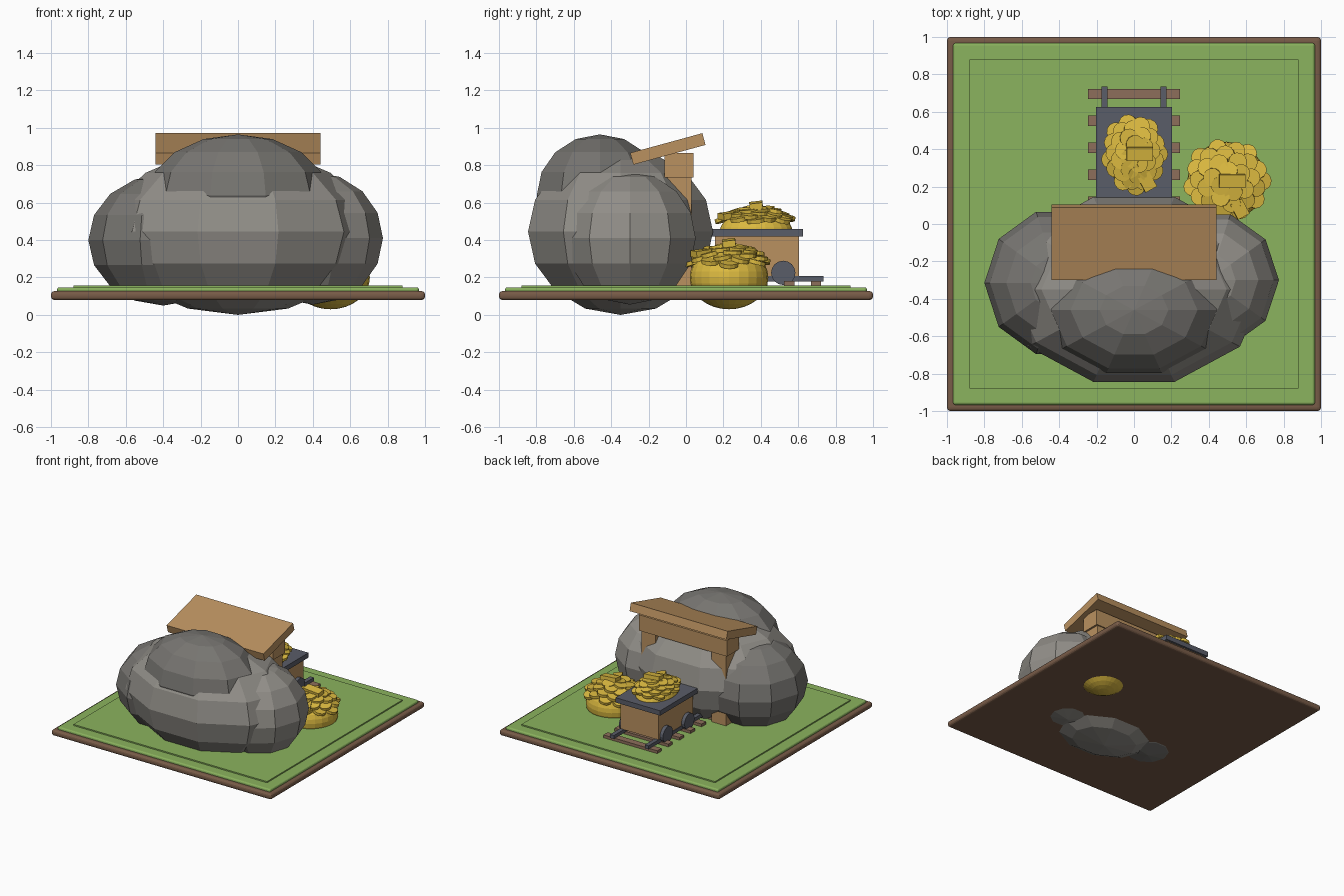
import bpy, bmesh, math, random
from mathutils import Matrix, Vector

random.seed(4)
cube = bpy.data.objects.get("Cube")
if cube:
    bpy.data.objects.remove(cube, do_unlink=True)


def material(name, hex_code):
    channels = [int(hex_code[i:i + 2], 16) / 255 for i in (0, 2, 4)]
    linear = [c / 12.92 if c <= 0.04045 else ((c + 0.055) / 1.055) ** 2.4 for c in channels]
    mat = bpy.data.materials.new(name)
    mat.use_nodes = True
    mat.diffuse_color = (*linear, 1)
    mat.node_tree.nodes["Principled BSDF"].inputs["Base Color"].default_value = (*linear, 1)
    return mat


GRASS = material("grass green", "8bb35e")
EARTH = material("earth brown", "795c48")
LIGHT_ROCK = material("light rock grey", "918e88")
DARK_ROCK = material("dark rock grey", "777571")
WOOD = material("timber", "ba9160")
TIE_WOOD = material("tie brown", "8d6f5b")
METAL = material("dark metal", "5a5d68")
GOLD = material("gold", "dcba40")


def finish(name, bm, mat, bevel=0, smooth=False):
    mesh = bpy.data.meshes.new(name)
    bm.to_mesh(mesh)
    bm.free()
    mesh.materials.append(mat)
    obj = bpy.data.objects.new(name, mesh)
    bpy.context.collection.objects.link(obj)
    if smooth:
        mesh.shade_smooth()
    if bevel:
        mod = obj.modifiers.new("rounded edges", "BEVEL")
        mod.width, mod.segments = bevel, 3
    return obj


def box(name, low, high, mat, bevel=0, tilt=0):
    low, high = Vector(low), Vector(high)
    bm = bmesh.new()
    bmesh.ops.create_cube(bm, size=1, matrix=Matrix.Diagonal((*(high - low), 1)))
    obj = finish(name, bm, mat, bevel)
    obj.location = (low + high) / 2
    obj.rotation_euler.x = tilt
    return obj


def ellipsoid(name, centre, radii, mat, sides, rings, smooth=False):
    bm = bmesh.new()
    bmesh.ops.create_uvsphere(bm, u_segments=sides, v_segments=rings, radius=1,
                              matrix=Matrix.Rotation(math.pi / 2, 4, "Z"))
    bmesh.ops.scale(bm, vec=radii, verts=bm.verts)
    obj = finish(name, bm, mat, smooth=smooth)
    obj.location = centre
    return obj


def treasure(prefix, centre, radii, lift):
    """A rounded mound covered by loose coins and two bars."""
    centre = Vector(centre)
    ellipsoid(prefix + "_mound", centre, radii, GOLD, 24, 16)
    bm = bmesh.new()
    count = 34
    for i in range(count):
        height = 0.42 + 0.57 * (i + 0.5) / count
        ring = math.sqrt(1 - height * height)
        turn = i * 2.4
        unit = Vector((ring * math.cos(turn), ring * math.sin(turn), height))
        spot = centre + Vector(a * b for a, b in zip(unit, radii)) + Vector((0, 0, lift))
        normal = Vector((unit.x * 0.3 + random.uniform(-0.15, 0.15),
                         unit.y * 0.3 + random.uniform(-0.15, 0.15), 1))
        spin = normal.to_track_quat("Z", "Y").to_matrix().to_4x4()
        bmesh.ops.create_cone(bm, cap_ends=True, segments=12, radius1=0.05, radius2=0.05,
                              depth=0.022, matrix=Matrix.Translation(spot) @ spin)
    finish(prefix + "_coins", bm, GOLD)
    top = centre.z + radii[2] + lift
    for i, (dx, dy, drop, turn, size) in enumerate(((0.03, 0, 0, 0, (0.14, 0.07, 0.035)),
                                                    (0.07, -0.15, 0.055, 0.5, (0.07, 0.09, 0.035)))):
        half = Vector(size) / 2
        spot = Vector((centre.x + dx, centre.y + dy, top + 0.015 - drop))
        bar = box(f"{prefix}_bar_{i + 1}", spot - half, spot + half, GOLD)
        bar.rotation_euler = (0.12, 0.08, turn)


# Ground slab with stepped turf
box("earth_base", (-1, -1, 0.08), (1, 1, 0.127), EARTH, 0.018)
box("turf", (-0.967, -0.967, 0.11), (0.967, 0.967, 0.147), GRASS, 0.012)
box("turf_inner", (-0.88, -0.88, 0.14), (0.88, 0.88, 0.157), GRASS)

# Boulders
ellipsoid("main_boulder", (0, -0.35, 0.445), (0.70, 0.52, 0.445), LIGHT_ROCK, 10, 8)
ellipsoid("top_boulder", (0, -0.46, 0.64), (0.48, 0.355, 0.325), DARK_ROCK, 10, 8)
ellipsoid("right_boulder", (-0.40, -0.315, 0.40), (0.40, 0.40, 0.35), DARK_ROCK, 10, 8)
ellipsoid("left_boulder", (0.40, -0.30, 0.41), (0.375, 0.37, 0.355), LIGHT_ROCK, 10, 8)

# Mine entrance
for side, x in (("left", 0.32), ("right", -0.32)):
    box(side + "_post", (x - 0.065, -0.10, 0.15), (x + 0.065, 0.03, 0.75), WOOD)
box("lintel", (-0.40, -0.115, 0.735), (0.40, 0.04, 0.865), WOOD)
box("roof_plank", (-0.44, -0.297, 0.855), (0.44, 0.103, 0.92), WOOD, tilt=math.radians(15.3))

# Track
for i in range(6):
    y = 0.695 - 0.144 * i
    box(f"tie_{i + 1}", (-0.245, y - 0.028, 0.152), (0.245, y + 0.028, 0.18), TIE_WOOD)
for side, x in (("left", 0.158), ("right", -0.158)):
    box(side + "_rail", (x - 0.017, -0.15, 0.178), (x + 0.017, 0.735, 0.207), METAL)

# Cart
box("cart_body", (-0.172, 0.155, 0.205), (0.172, 0.605, 0.425), WOOD)
box("cart_rim", (-0.203, 0.135, 0.42), (0.203, 0.625, 0.46), METAL)
for side, x in (("left", 0.18), ("right", -0.18)):
    for place, y in (("front", 0.24), ("back", 0.52)):
        bm = bmesh.new()
        bmesh.ops.create_cone(bm, cap_ends=True, segments=16, radius1=0.065, radius2=0.065,
                              depth=0.04, matrix=Matrix.Rotation(math.pi / 2, 4, "Y"))
        finish(f"{side}_{place}_wheel", bm, METAL).location = (x, y, 0.225)

# Gold heaps
treasure("cart_gold", (0, 0.375, 0.445), (0.145, 0.195, 0.11), 0.015)
treasure("ground_gold", (0.495, 0.23, 0.20), (0.21, 0.21, 0.17), 0.0)
